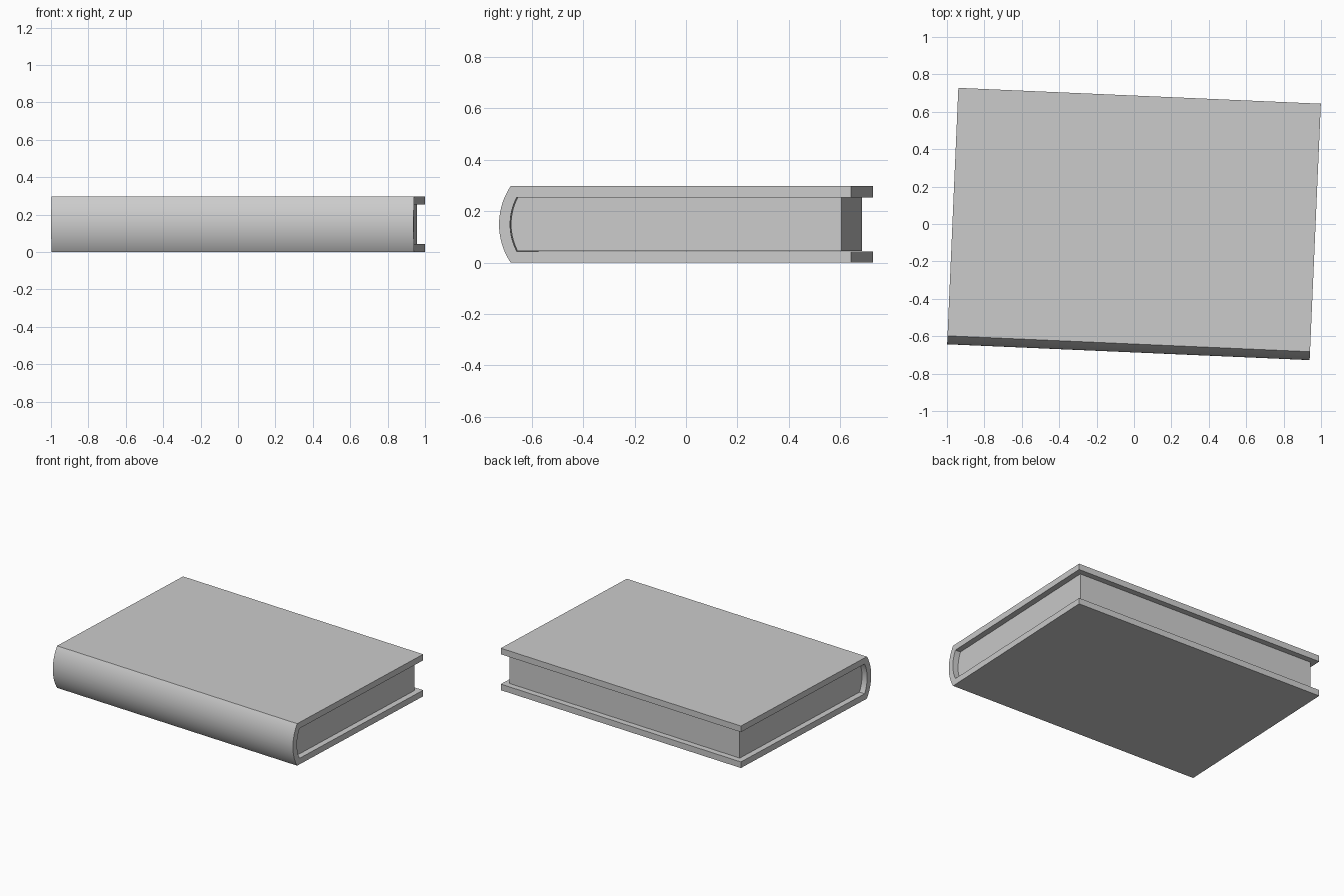
import bpy, bmesh, math

if "Cube" in bpy.data.objects:
    bpy.data.objects.remove(bpy.data.objects["Cube"])

TURN = math.radians(-2.5)      # the book lies slightly turned
H, T = 0.297, 0.043            # total height, board thickness
R = 0.2675                     # outer spine radius
SPINE_Y, BACK_Y = -0.686, 0.686
MID = H / 2
CY = SPINE_Y + R               # spine arc centre


def arc(radius, half, n=20):
    """Spine arc points (y, z) running from bottom to top."""
    a = math.asin(half / radius)
    return [(CY - radius * math.cos(t), MID + radius * math.sin(t))
            for t in (-a + 2 * a * i / n for i in range(n + 1))]


def extrude_profile(name, pts, half_len):
    """Sweep a closed (y, z) profile along x."""
    bm = bmesh.new()
    face = bm.faces.new([bm.verts.new((-half_len, y, z)) for y, z in pts])
    geom = bmesh.ops.extrude_face_region(bm, geom=[face])["geom"]
    verts = [g for g in geom if isinstance(g, bmesh.types.BMVert)]
    bmesh.ops.translate(bm, verts=verts, vec=(2 * half_len, 0, 0))
    bmesh.ops.recalc_face_normals(bm, faces=bm.faces)
    me = bpy.data.meshes.new(name)
    bm.to_mesh(me)
    bm.free()
    ob = bpy.data.objects.new(name, me)
    bpy.context.collection.objects.link(ob)
    ob.rotation_euler.z = TURN
    bpy.ops.object.select_all(action='DESELECT')
    ob.select_set(True)
    bpy.context.view_layer.objects.active = ob
    bpy.ops.object.shade_smooth_by_angle(angle=math.radians(30))
    return ob


# Cover: two boards joined by a rounded spine
inner_half = MID - T
outer = arc(R, MID)
inner = arc(R - T, inner_half)
cover = ([(BACK_Y, 0)] + outer + [(BACK_Y, H), (BACK_Y, H - T)]
         + inner[::-1] + [(BACK_Y, T)])
extrude_profile("cover", cover, 0.97)

# Page block: inset on three sides, following the spine curve
pages = arc(R - T - 0.002, inner_half - 0.001)
pages += [(0.646, H - T - 0.001), (0.646, T + 0.001)]
extrude_profile("page_block", pages, 0.93)
